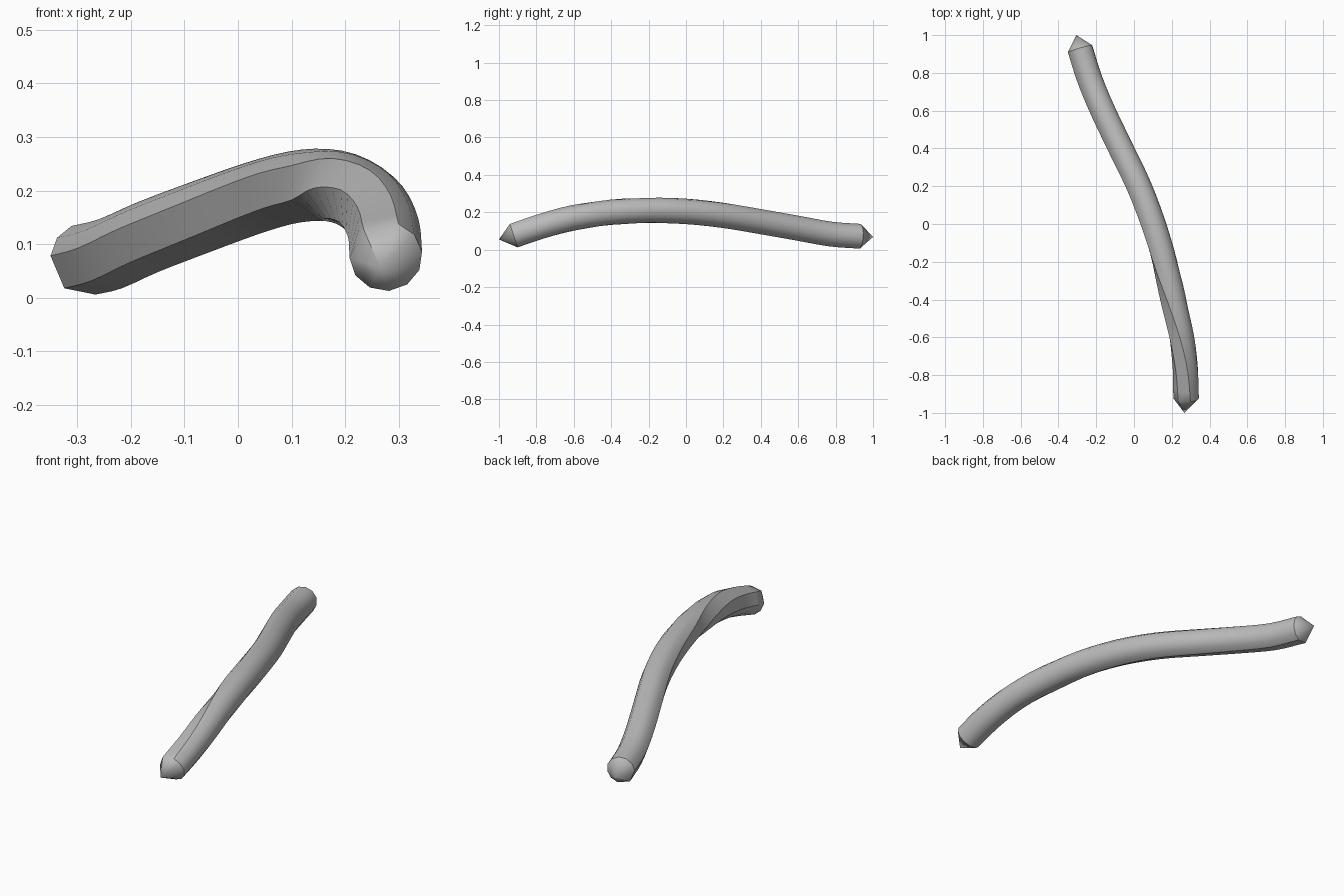
import bpy
import bmesh
from math import radians, cos, sin
from mathutils import Vector

cube = bpy.data.objects.get("Cube")
if cube:
    bpy.data.objects.remove(cube)

RADIUS = 0.068
STEPS = 3

# Centre line from back to front: x, y, z, twist in degrees
PATH = [Vector(p) for p in (
    (-0.285, 0.928, 0.071, 174),
    (-0.235, 0.77, 0.083, 172),
    (-0.165, 0.6, 0.114, 169),
    (-0.07, 0.4, 0.15, 166),
    (0.025, 0.2, 0.184, 162),
    (0.10, 0.0, 0.205, 156),
    (0.16, -0.2, 0.21, 146),
    (0.208, -0.4, 0.2, 118),
    (0.25, -0.6, 0.171, 95),
    (0.272, -0.77, 0.126, 80),
    (0.276, -0.922, 0.077, 70),
)]
BACK_TIP = Vector((-0.305, 1.0, 0.068))
FRONT_TIP = Vector((0.266, -1.0, 0.055))

# Cross-section: two broad facets, the rest evenly rounded
SECTION = [0, 58] + [112 + 31 * k for k in range(8)]


def smooth_path(points):
    """Catmull-Rom samples through the points."""
    ext = [points[0] * 2 - points[1]] + points + [points[-1] * 2 - points[-2]]
    out = []
    for a, b, c, d in zip(ext, ext[1:], ext[2:], ext[3:]):
        for i in range(STEPS):
            t = i / STEPS
            out.append((b * 2 + (c - a) * t + (a * 2 - b * 5 + c * 4 - d) * t ** 2
                        + (b * 3 - a - c * 3 + d) * t ** 3) / 2)
    return out + [points[-1]]


# Twisted rod with a cone at each end
bm = bmesh.new()
samples = smooth_path(PATH)
rings = []
for i, s in enumerate(samples):
    before = samples[max(i - 1, 0)].to_3d()
    after = samples[min(i + 1, len(samples) - 1)].to_3d()
    along = (after - before).normalized()
    side = Vector((0, 0, 1)).cross(along).normalized()
    up = along.cross(side)
    ring = []
    for a in SECTION:
        ang = radians(a + s[3])
        ring.append(bm.verts.new(s.to_3d() + (side * cos(ang) + up * sin(ang)) * RADIUS))
    rings.append(ring)

n = len(SECTION)
for r0, r1 in zip(rings, rings[1:]):
    for k in range(n):
        j = (k + 1) % n
        bm.faces.new((r0[k], r0[j], r1[j], r1[k]))
for ring, tip in ((rings[0], BACK_TIP), (rings[-1], FRONT_TIP)):
    point = bm.verts.new(tip)
    for k in range(n):
        bm.faces.new((ring[k], ring[(k + 1) % n], point))
bmesh.ops.recalc_face_normals(bm, faces=bm.faces)

mesh = bpy.data.meshes.new("curved_rod")
bm.to_mesh(mesh)
bm.free()
rod = bpy.data.objects.new("curved_rod", mesh)
bpy.context.collection.objects.link(rod)

# Plain grey material
grey = bpy.data.materials.new("plain_grey")
grey.use_nodes = True
colour = (0.5, 0.5, 0.5, 1)
grey.diffuse_color = colour
grey.node_tree.nodes["Principled BSDF"].inputs["Base Color"].default_value = colour
mesh.materials.append(grey)

# Rounded side smooth, broad facets crisp
bpy.ops.object.select_all(action='DESELECT')
rod.select_set(True)
bpy.context.view_layer.objects.active = rod
bpy.ops.object.shade_smooth_by_angle(angle=radians(36))
